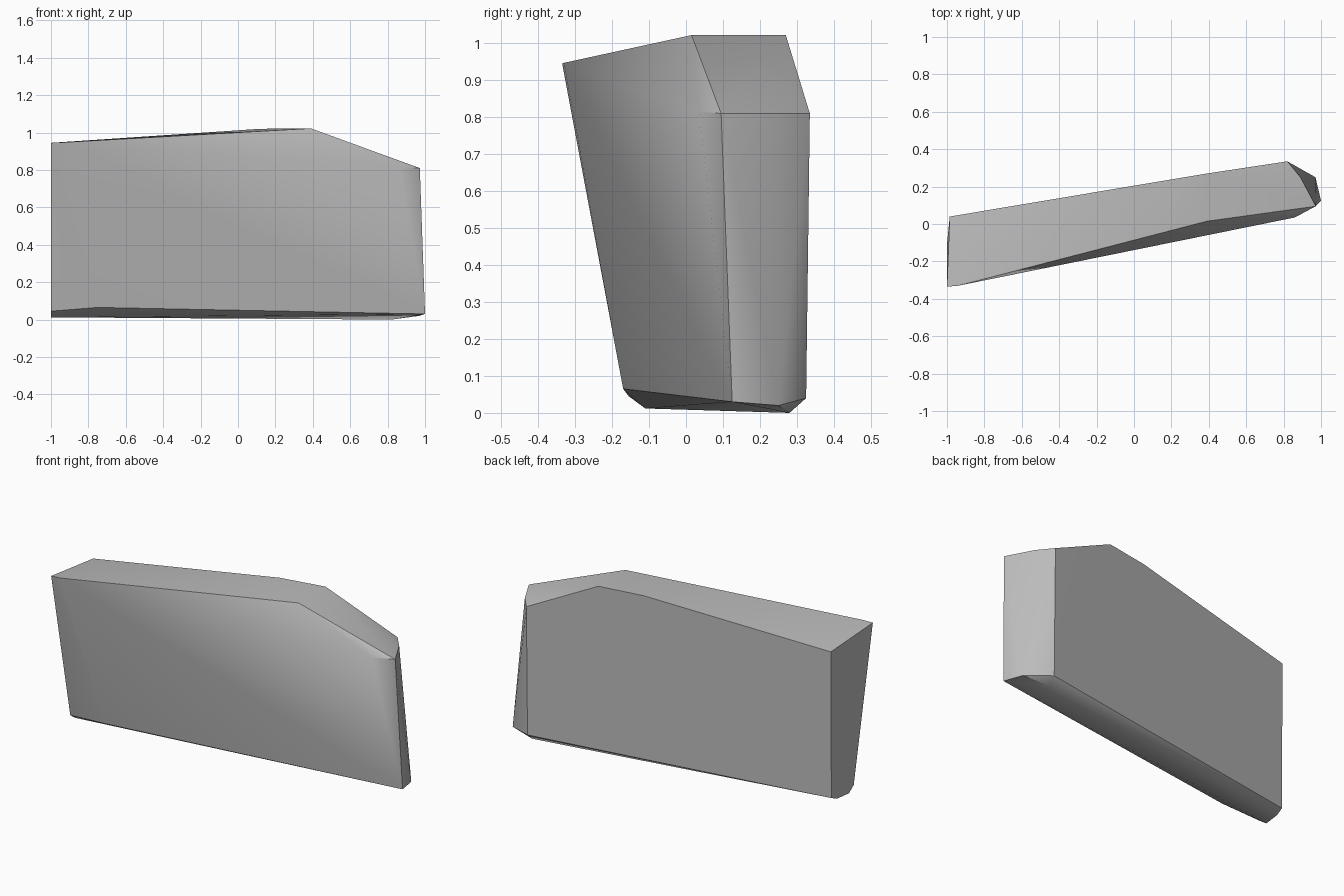
import bpy
import bmesh
import math

cube = bpy.data.objects.get("Cube")
if cube:
    bpy.data.objects.remove(cube, do_unlink=True)

# One flat grey for the whole slab
stone = bpy.data.materials.new("stone_grey")
grey = (0.5, 0.5, 0.5, 1.0)
stone.use_nodes = True
stone.diffuse_color = grey
for node in stone.node_tree.nodes:
    if node.type == 'BSDF_PRINCIPLED':
        node.inputs["Base Color"].default_value = grey

# Outline of the leaning front face
front = [
    (-1, -.335, .945), (-.94, -.33, .947), (.39, .015, 1.022),
    (.86, .035, .815), (.972, .095, .81),
    (1, .125, .03), (-.75, -.17, .065), (-1, -.155, .045),
]
# Outline of the upright back face
back = [
    (-.985, .04, .91), (.12, .225, 1.02), (.39, .27, 1.022),
    (.82, .335, .81), (.82, .325, .04), (-.985, .035, .035),
]
# Chipped right end and worn underside
end = [(.89, .25, .81), (.97, .25, .02)]
underside = [(-1, -.11, .012), (-.99, -.01, .015), (.82, .28, 0)]

# Broken slab: a convex chunk spanning the outlines
bm = bmesh.new()
for point in front + back + end + underside:
    bm.verts.new(point)
hull = bmesh.ops.convex_hull(bm, input=bm.verts)
loose = {g for g in hull["geom_interior"] + hull["geom_unused"]
         if isinstance(g, bmesh.types.BMVert)}
bmesh.ops.delete(bm, geom=list(loose), context='VERTS')
bmesh.ops.recalc_face_normals(bm, faces=bm.faces)

mesh = bpy.data.meshes.new("stone_slab")
bm.to_mesh(mesh)
bm.free()
mesh.materials.append(stone)
slab = bpy.data.objects.new("stone_slab", mesh)
bpy.context.collection.objects.link(slab)

# Soft shading across shallow facets, sharp ridges elsewhere
bpy.ops.object.select_all(action='DESELECT')
slab.select_set(True)
bpy.context.view_layer.objects.active = slab
bpy.ops.object.shade_smooth_by_angle(angle=math.radians(30))
